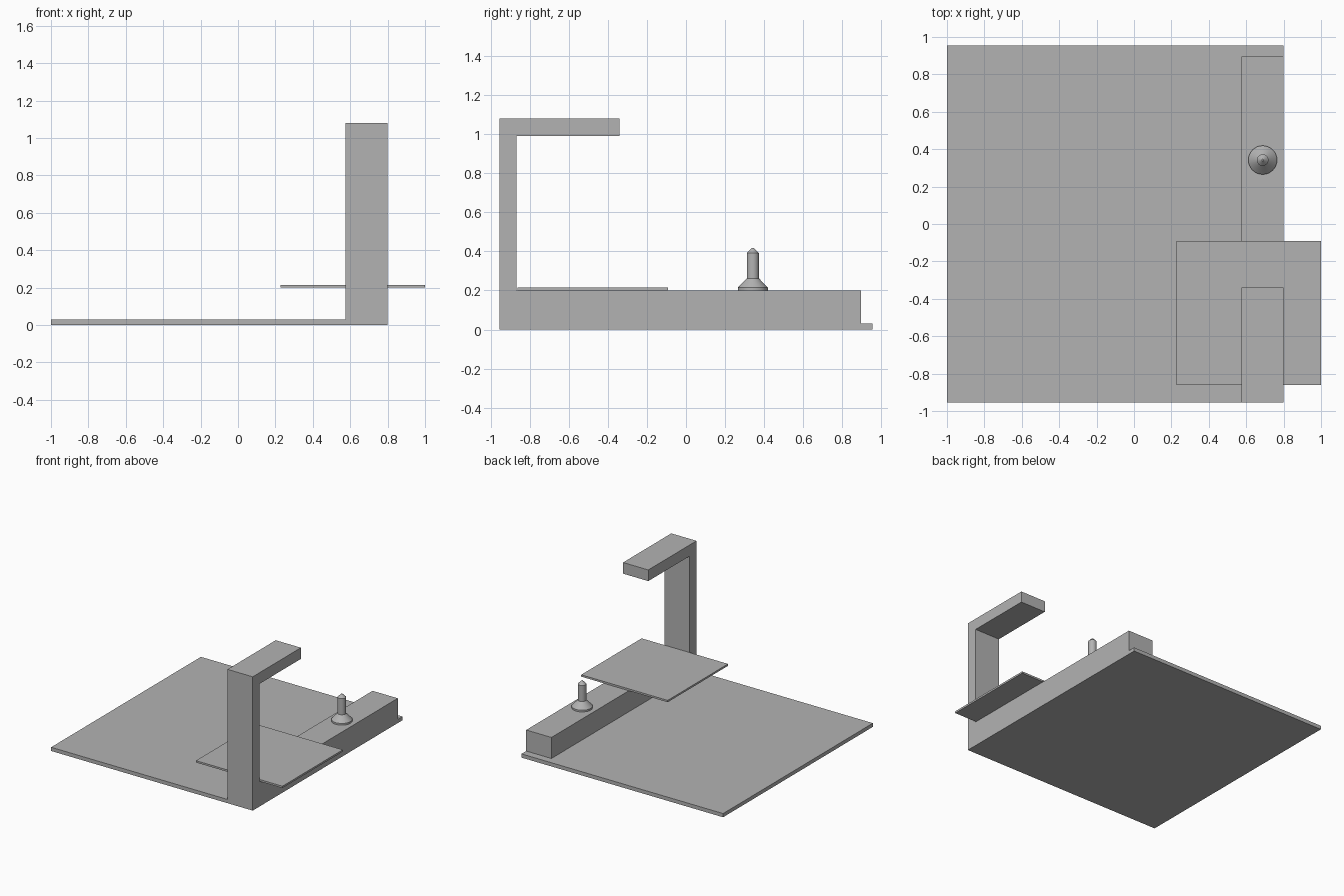
import bpy, bmesh, math

cube = bpy.data.objects.get("Cube")
if cube:
    bpy.data.objects.remove(cube, do_unlink=True)

GREY = (0.45, 0.45, 0.45, 1)
mat = bpy.data.materials.new("plain grey")
mat.use_nodes = True
mat.diffuse_color = GREY
mat.node_tree.nodes["Principled BSDF"].inputs["Base Color"].default_value = GREY


def finish(name, bm):
    bmesh.ops.recalc_face_normals(bm, faces=bm.faces)
    mesh = bpy.data.meshes.new(name)
    bm.to_mesh(mesh)
    bm.free()
    mesh.materials.append(mat)
    obj = bpy.data.objects.new(name, mesh)
    bpy.context.collection.objects.link(obj)
    return obj


def extrude_profile(name, profile, x0, x1):
    """Extrude a (y, z) outline from x0 to x1."""
    bm = bmesh.new()
    face = bm.faces.new([bm.verts.new((x0, y, z)) for y, z in profile])
    ext = bmesh.ops.extrude_face_region(bm, geom=[face])
    verts = [v for v in ext["geom"] if isinstance(v, bmesh.types.BMVert)]
    bmesh.ops.translate(bm, verts=verts, vec=(x1 - x0, 0, 0))
    return finish(name, bm)


def slab(name, x0, x1, y0, y1, z0, z1):
    return extrude_profile(name, [(y0, z0), (y1, z0), (y1, z1), (y0, z1)], x0, x1)


def lathe(name, profile, x, y, steps=32):
    """Spin an (r, z) outline, given from axis to axis, about a vertical line."""
    bm = bmesh.new()
    verts = [bm.verts.new((r, 0, z)) for r, z in profile]
    edges = [bm.edges.new(pair) for pair in zip(verts, verts[1:])]
    bmesh.ops.spin(bm, geom=verts + edges, cent=(0, 0, 0), axis=(0, 0, 1),
                   angle=math.tau, steps=steps)
    bmesh.ops.remove_doubles(bm, verts=bm.verts, dist=0.0001)
    obj = finish(name, bm)
    obj.location = (x, y, 0)
    bpy.ops.object.select_all(action="DESELECT")
    obj.select_set(True)
    bpy.context.view_layer.objects.active = obj
    bpy.ops.object.shade_smooth_by_angle(angle=math.radians(25))
    return obj


# Thin floor plate
slab("base_plate", -1, 0.575, -0.955, 0.955, 0, 0.03)
slab("base_plate_end", 0.575, 0.80, 0.895, 0.955, 0, 0.03)

# Rail, upright and overhanging arm as one bent bar
extrude_profile("frame", [
    (-0.955, 0), (0.895, 0), (0.895, 0.20), (-0.867, 0.20),
    (-0.867, 0.99), (-0.34, 0.99), (-0.34, 1.08), (-0.955, 1.08)], 0.575, 0.80)

# Square table resting on the rail
slab("table_plate", 0.228, 1, -0.862, -0.092, 0.20, 0.215)

# Flanged pin with a blunt tip
lathe("pin", [(0, 0.20), (0.077, 0.20), (0.077, 0.214), (0.031, 0.262),
              (0.031, 0.392), (0.005, 0.418), (0, 0.418)], 0.688, 0.342)
